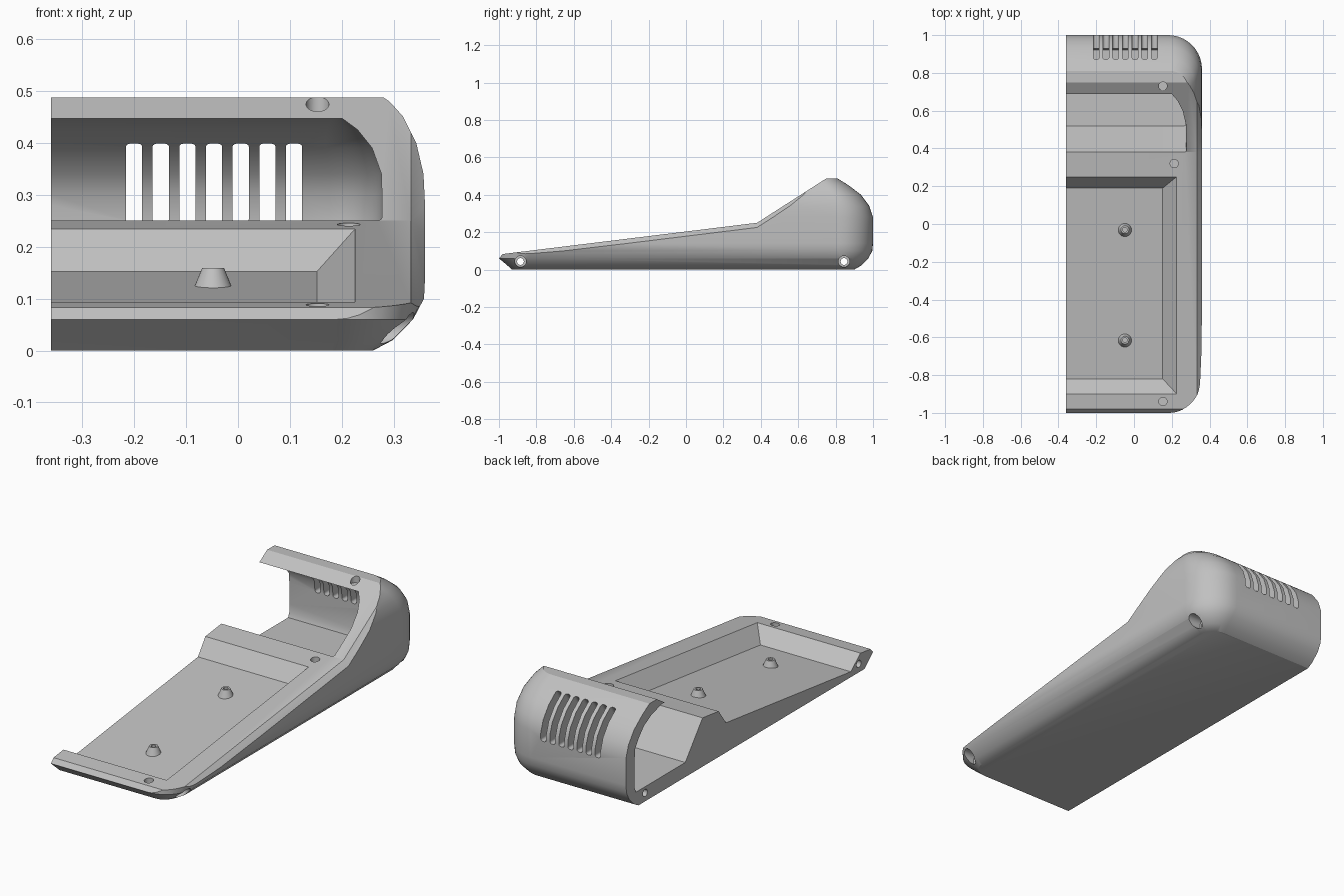
import bpy, bmesh, math
from mathutils import Vector

if "Cube" in bpy.data.objects:
    bpy.data.objects.remove(bpy.data.objects["Cube"], do_unlink=True)

CUT_X = -0.36
SLOPE = 0.1228

grey = bpy.data.materials.new("plain grey")
grey.use_nodes = True
grey.diffuse_color = (0.53, 0.53, 0.53, 1)
grey.node_tree.nodes["Principled BSDF"].inputs["Base Color"].default_value = grey.diffuse_color


def deck_z(y):
    return 0.25 + (y - 0.38) * SLOPE


def loft(name, rings, bevel_edges=None):
    """Skin a stack of equal rings into a closed solid."""
    bm = bmesh.new()
    loops = [[bm.verts.new(p) for p in ring] for ring in rings]
    n = len(rings[0])
    for a, b in zip(loops, loops[1:]):
        for i in range(n):
            j = (i + 1) % n
            bm.faces.new((a[i], a[j], b[j], b[i]))
    bm.faces.new(loops[0][::-1])
    bm.faces.new(loops[-1])
    if bevel_edges:
        edges = [bm.edges.get((ring[i], ring[j])) for ring in loops for i, j in bevel_edges]
        bmesh.ops.bevel(bm, geom=edges, offset=0.012, segments=4, profile=0.5, affect='EDGES')
    bmesh.ops.recalc_face_normals(bm, faces=bm.faces)
    mesh = bpy.data.meshes.new(name)
    bm.to_mesh(mesh)
    bm.free()
    mesh.materials.append(grey)
    obj = bpy.data.objects.new(name, mesh)
    bpy.context.collection.objects.link(obj)
    return obj


def plan_ring(z, right, back, front, r_back, r_front, left, steps=10):
    """Plan outline with two rounded corners on the right."""
    pts = [(left, front, z)]
    for cy, r, start in ((front + r_front, r_front, -90), (back - r_back, r_back, 0)):
        for k in range(steps + 1):
            a = math.radians(start + 90 * k / steps)
            pts.append((right - r + r * math.cos(a), cy + r * math.sin(a), z))
    return pts + [(left, back, z)]


def tube(name, start, end, r0, r1):
    """Cylinder or cone between two points."""
    start, end = Vector(start), Vector(end)
    turn = (end - start).to_track_quat('Z', 'Y')
    rings = []
    for centre, r in ((start, r0), (end, r1)):
        rings.append([centre + turn @ Vector((r * math.cos(a), r * math.sin(a), 0))
                      for a in (math.tau * k / 32 for k in range(32))])
    return loft(name, rings)


def apply_boolean(target, tool, operation='DIFFERENCE'):
    tool.hide_render = True
    mod = target.modifiers.new("shape", 'BOOLEAN')
    mod.operation, mod.solver, mod.object = operation, 'EXACT', tool
    bpy.context.view_layer.objects.active = target
    bpy.ops.object.modifier_apply(modifier=mod.name)
    bpy.data.objects.remove(tool, do_unlink=True)


# Outer shell: height, right side, back, front, corner radius
shell = [
    (0, 0.26, 0.90, -0.93, 0.08), (0.02, 0.298, 0.935, -0.953, 0.11),
    (0.06, 0.337, 0.975, -1, 0.15), (0.1, 0.358, 0.996, -1, 0.18),
    (0.14, 0.36, 1, -1, 0.18), (0.28, 0.36, 1, -1, 0.18),
    (0.34, 0.357, 0.98, -1, 0.17), (0.4, 0.343, 0.935, -1, 0.15),
    (0.45, 0.318, 0.87, -1, 0.12), (0.487, 0.285, 0.81, -1, 0.09)]
body = loft("housing", [plan_ring(z, x, yb, yf, r, r, CUT_X) for z, x, yb, yf, r in shell])

# Sloping deck and raised rear, with a chamfer along the outer edge
profile = [(-1.06, -0.01), (-0.98, 0.083), (0.38, 0.25), (0.8, 0.519), (0.8, 1), (-1.06, 1)]
apply_boolean(body, loft("deck_cutter", [
    [(x, y, z - drop) for y, z in profile]
    for x, drop in ((-0.6, 0), (0.333, 0), (0.387, 0.05))]))

# Rear compartment: height, right side, back, front, corner radius
cavity = [
    (0.075, 0.275, 0.92, 0.52, 0.1), (0.1, 0.275, 0.93, 0.5, 0.1),
    (0.25, 0.277, 0.93, 0.38, 0.1), (0.3, 0.277, 0.925, 0.38, 0.1),
    (0.34, 0.276, 0.9, 0.38, 0.1), (0.39, 0.258, 0.855, 0.38, 0.09),
    (0.425, 0.23, 0.79, 0.38, 0.06), (0.447, 0.2, 0.71, 0.38, 0.02)]
apply_boolean(body, loft("compartment_cutter", [
    plan_ring(z, x, yb, yf, r, 0.01, -0.6) for z, x, yb, yf, r in cavity]))

# Front tray with sloping walls and a floor parallel to the deck
tray = []
for depth, x, y0, y1 in ((-0.0745, 0.152, -0.82, 0.19), (0.02, 0.245, -0.92, 0.266)):
    tray.append([(px, py, deck_z(py) + depth)
                 for px, py in ((-0.6, y0), (x, y0), (x, y1), (-0.6, y1))])
apply_boolean(body, loft("tray_cutter", tray))

# Seven vent slots wrapping over the back
slot = [(0.82, 0.24), (1.1, 0.24), (1.1, 0.5), (0.896, 0.485), (0.82, 0.37)]
for k in range(7):
    x = -0.2 + 0.0513 * k
    rings = [[(x + side, y, z) for y, z in slot] for side in (-0.0155, 0.0155)]
    apply_boolean(body, loft("vent_cutter", rings, [(0, 1), (3, 4)]))

# Screw holes in the deck and rim
for x, y, z in ((0.153, 0.73, 0.453), (0.213, 0.32, 0.19), (0.153, -0.94, 0.06)):
    apply_boolean(body, tube("screw_cutter", (x, y, z), (x, y, 0.6), 0.022, 0.022))

# Counterbored bolt holes running across the base
for y in (-0.885, 0.845):
    apply_boolean(body, tube("bolt_cutter", (-0.5, y, 0.043), (0.5, y, 0.043), 0.018, 0.018))
    apply_boolean(body, tube("bolt_head_cutter", (0.262, y, 0.043), (0.5, y, 0.043), 0.03, 0.03))

# Conical standoffs on the tray floor
parts = [body]
for name, y in (("rear_standoff", -0.03), ("front_standoff", -0.615)):
    floor = deck_z(y) - 0.0745
    post = tube(name, (-0.048, y, floor - 0.005), (-0.048, y, floor + 0.034), 0.037, 0.021)
    apply_boolean(post, tube("pilot_cutter", (-0.048, y, floor + 0.01),
                             (-0.048, y, floor + 0.1), 0.012, 0.012))
    parts.append(post)

# Smooth curved areas while keeping edges crisp
bpy.ops.object.select_all(action='DESELECT')
for obj in parts:
    obj.select_set(True)
bpy.context.view_layer.objects.active = body
bpy.ops.object.shade_smooth_by_angle(angle=math.radians(28))
